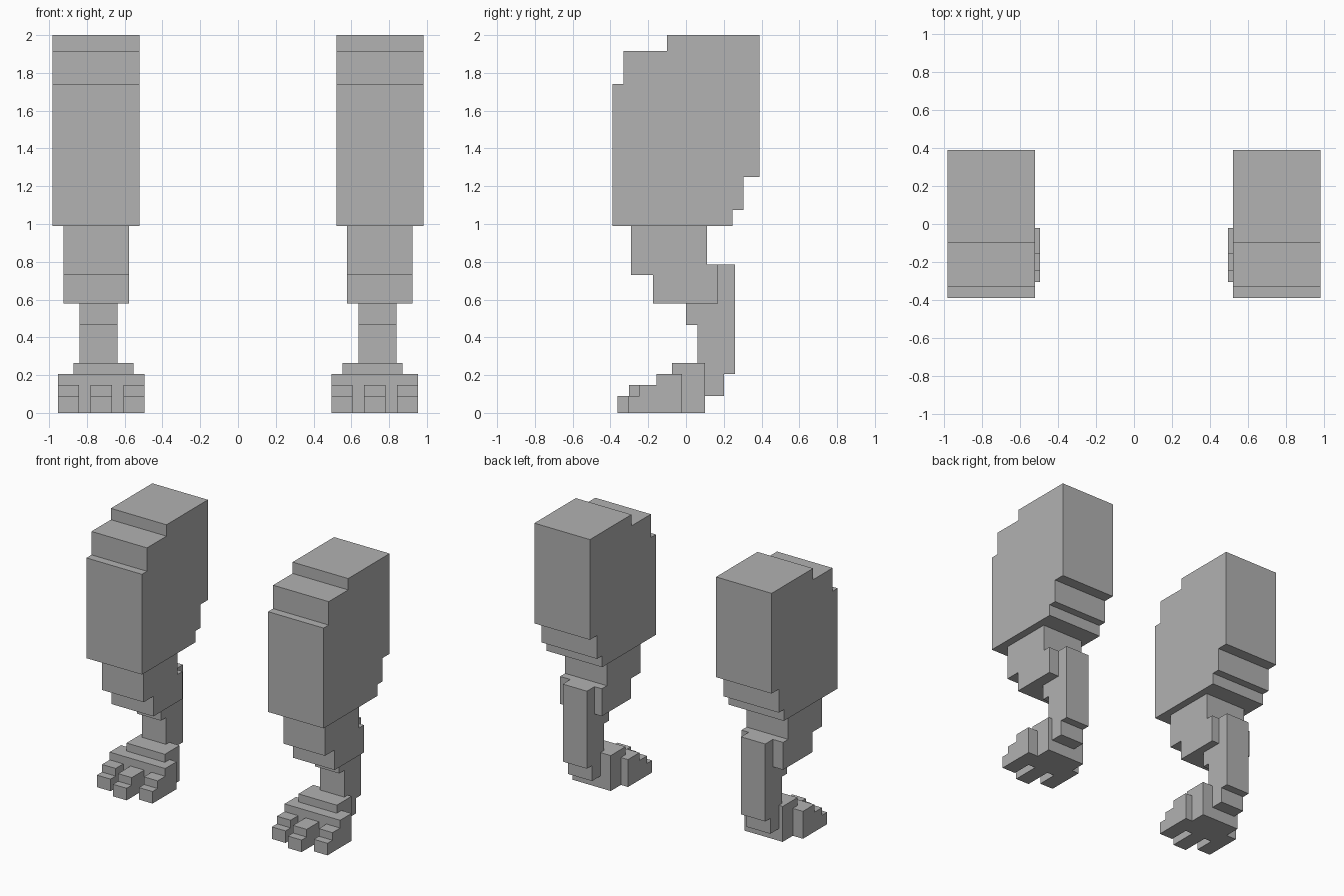
import bpy
import bmesh

cube = bpy.data.objects.get("Cube")
if cube:
    bpy.data.objects.remove(cube, do_unlink=True)

# Single stone grey colour
grey = bpy.data.materials.new("stone_grey")
grey.use_nodes = True
grey.diffuse_color = (0.445, 0.445, 0.445, 1)
grey.node_tree.nodes["Principled BSDF"].inputs["Base Color"].default_value = grey.diffuse_color


def slab(name, x0, x1, profile, side):
    """Extrude a side profile of (y, z) points across x; side=-1 mirrors it."""
    bm = bmesh.new()
    face = bm.faces.new([bm.verts.new((x0 * side, y, z)) for y, z in profile])
    grown = bmesh.ops.extrude_face_region(bm, geom=[face], use_keep_orig=True)
    moved = [v for v in grown["geom"] if isinstance(v, bmesh.types.BMVert)]
    bmesh.ops.translate(bm, verts=moved, vec=((x1 - x0) * side, 0, 0))
    bmesh.ops.recalc_face_normals(bm, faces=bm.faces)
    mesh = bpy.data.meshes.new(name)
    bm.to_mesh(mesh)
    bm.free()
    mesh.materials.append(grey)
    obj = bpy.data.objects.new(name, mesh)
    bpy.context.collection.objects.link(obj)
    return obj


# Stepped side profiles
THIGH = [(-0.10, 2), (-0.10, 1.915), (-0.33, 1.915), (-0.33, 1.74), (-0.39, 1.74),
         (-0.39, 0.99), (0.245, 0.99), (0.245, 1.075), (0.305, 1.075),
         (0.305, 1.25), (0.39, 1.25), (0.39, 2)]
KNEE = [(-0.29, 0.99), (-0.29, 0.73), (-0.175, 0.73), (-0.175, 0.58),
        (0.17, 0.58), (0.17, 0.785), (0.11, 0.785), (0.11, 0.99)]
SHIN = [(0, 0.58), (0.17, 0.58), (0.17, 0.785), (0.26, 0.785), (0.26, 0.205),
        (0.20, 0.205), (0.20, 0.09), (0.10, 0.09), (0.10, 0.265),
        (0.06, 0.265), (0.06, 0.465), (0, 0.465)]
ANKLE = [(-0.075, 0.205), (-0.075, 0.265), (0.10, 0.265), (0.10, 0),
         (-0.02, 0), (-0.02, 0.205)]
FOOT = [(-0.155, 0), (-0.02, 0), (-0.02, 0.205), (-0.155, 0.205)]


def toe_profile(tip):
    """Two-step toe reaching forward to y = tip."""
    return [(-0.155, 0), (-0.155, 0.147), (tip + 0.06, 0.147),
            (tip + 0.06, 0.09), (tip, 0.09), (tip, 0)]


for side, label in ((1, "left"), (-1, "right")):
    slab(f"{label}_thigh", 0.522, 0.982, THIGH, side)
    slab(f"{label}_knee", 0.578, 0.923, KNEE, side)
    slab(f"{label}_shin", 0.638, 0.838, SHIN, side)
    slab(f"{label}_ankle", 0.553, 0.87, ANKLE, side)
    slab(f"{label}_foot", 0.494, 0.954, FOOT, side)
    # Three toes, the middle one longest
    for i, toe in enumerate(("inner", "middle", "outer")):
        x = 0.494 + i * 0.1735
        tip = -0.363 if toe == "middle" else -0.305
        slab(f"{label}_{toe}_toe", x, x + 0.113, toe_profile(tip), side)
